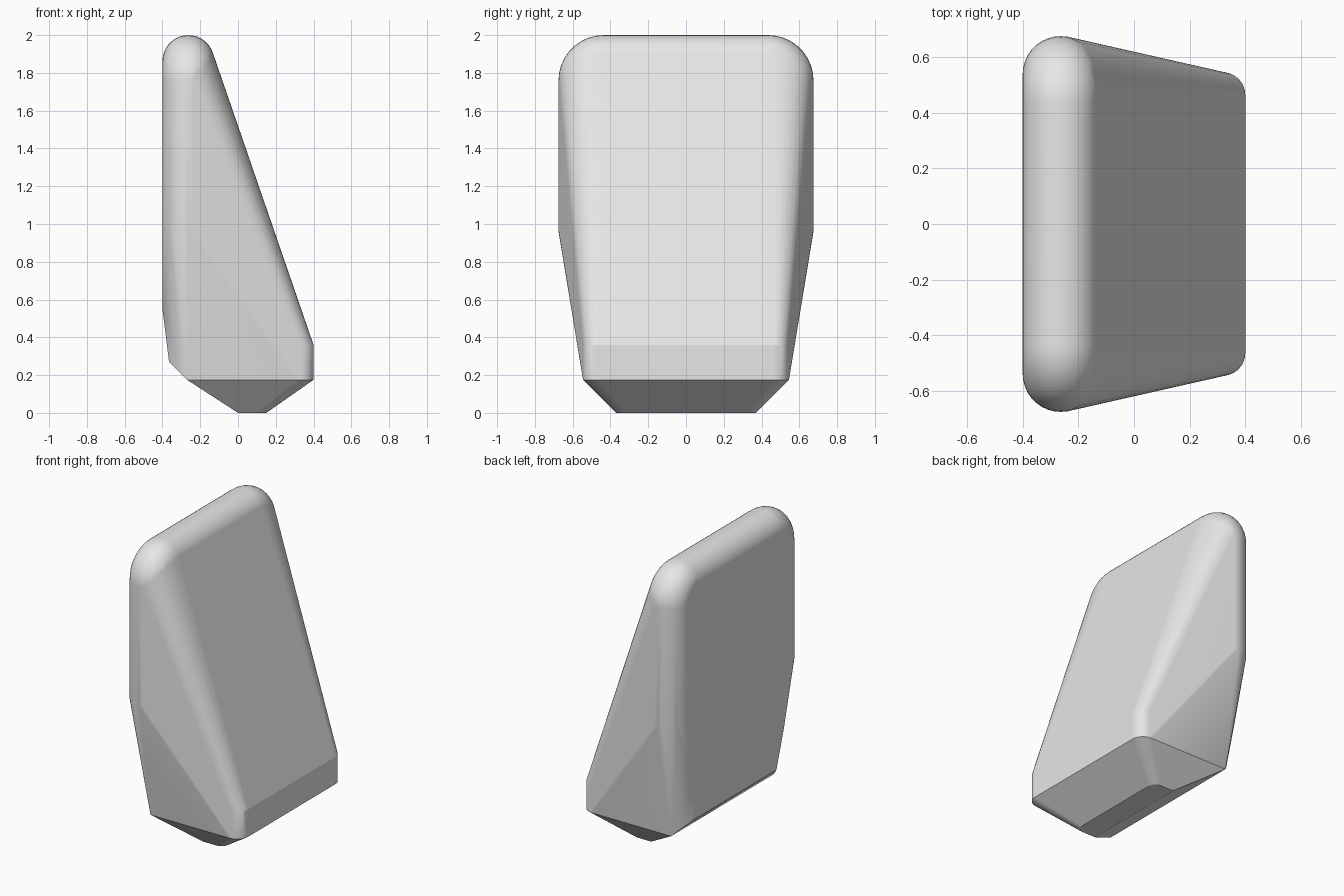
import bpy
import bmesh
from math import sin, cos, pi, radians

cube = bpy.data.objects.get("Cube")
if cube:
    bpy.data.objects.remove(cube, do_unlink=True)

STEPS = 9           # segments per quarter turn
EDGE = 0.137        # radius of the thick rounded rim
CORNER = 0.103      # extra radius at the top corners
RIM_X = -0.263


def ring(cx, cy, z, r):
    """Horizontal circle of points."""
    n = STEPS * 4
    return [(cx + r * cos(2 * pi * i / n), cy + r * sin(2 * pi * i / n), z) for i in range(n)]


def top_corner():
    """Quarter of a torus standing in the YZ plane."""
    pts = []
    for i in range(STEPS + 1):
        a = pi / 2 * i / STEPS
        for j in range(STEPS * 4):
            b = pi / 2 * j / STEPS
            r = CORNER + EDGE * cos(b)
            pts.append((RIM_X + EDGE * sin(b), 0.435 + r * cos(a), 1.76 + r * sin(a)))
    return pts


# One half of the body outline, mirrored across Y
half = top_corner()
half += ring(RIM_X, 0.538, 0.96, EDGE)                         # lower end of the rim
half += ring(0.318, 0.463, 0.36, 0.082)                        # toe, upper
half += ring(0.318, 0.463, 0.175, 0.082)                       # toe, lower
half += [(-0.4, 0.47, 0.55), (-0.365, 0.44, 0.27), (-0.27, 0.545, 0.175)]   # heel
half += ring(0.10, 0.32, 0.0, 0.05) + [(0.0, 0.37, 0.0)]       # foot

bm = bmesh.new()
for x, y, z in half:
    bm.verts.new((x, y, z))
    bm.verts.new((x, -y, z))
bmesh.ops.remove_doubles(bm, verts=bm.verts[:], dist=0.0005)
hull = bmesh.ops.convex_hull(bm, input=bm.verts[:])
used = {v for f in bm.faces for v in f.verts}
bmesh.ops.delete(bm, geom=[v for v in bm.verts if v not in used], context='VERTS')
bmesh.ops.dissolve_limit(bm, angle_limit=radians(0.5), verts=bm.verts[:], edges=bm.edges[:])
bmesh.ops.recalc_face_normals(bm, faces=bm.faces[:])

mesh = bpy.data.meshes.new("wedge_body")
bm.to_mesh(mesh)
bm.free()
body = bpy.data.objects.new("wedge_body", mesh)
bpy.context.collection.objects.link(body)

# Plain grey material
grey = bpy.data.materials.new("light_grey")
grey.use_nodes = True
colour = (0.8, 0.8, 0.8, 1.0)
grey.diffuse_color = colour
grey.node_tree.nodes["Principled BSDF"].inputs["Base Color"].default_value = colour
mesh.materials.append(grey)

# Smooth rounded edges, crisp folds, flat large faces
bpy.ops.object.select_all(action='DESELECT')
body.select_set(True)
bpy.context.view_layer.objects.active = body
bpy.ops.object.shade_smooth_by_angle(angle=radians(16))
weighted = body.modifiers.new("flat_faces", 'WEIGHTED_NORMAL')
weighted.keep_sharp = True
